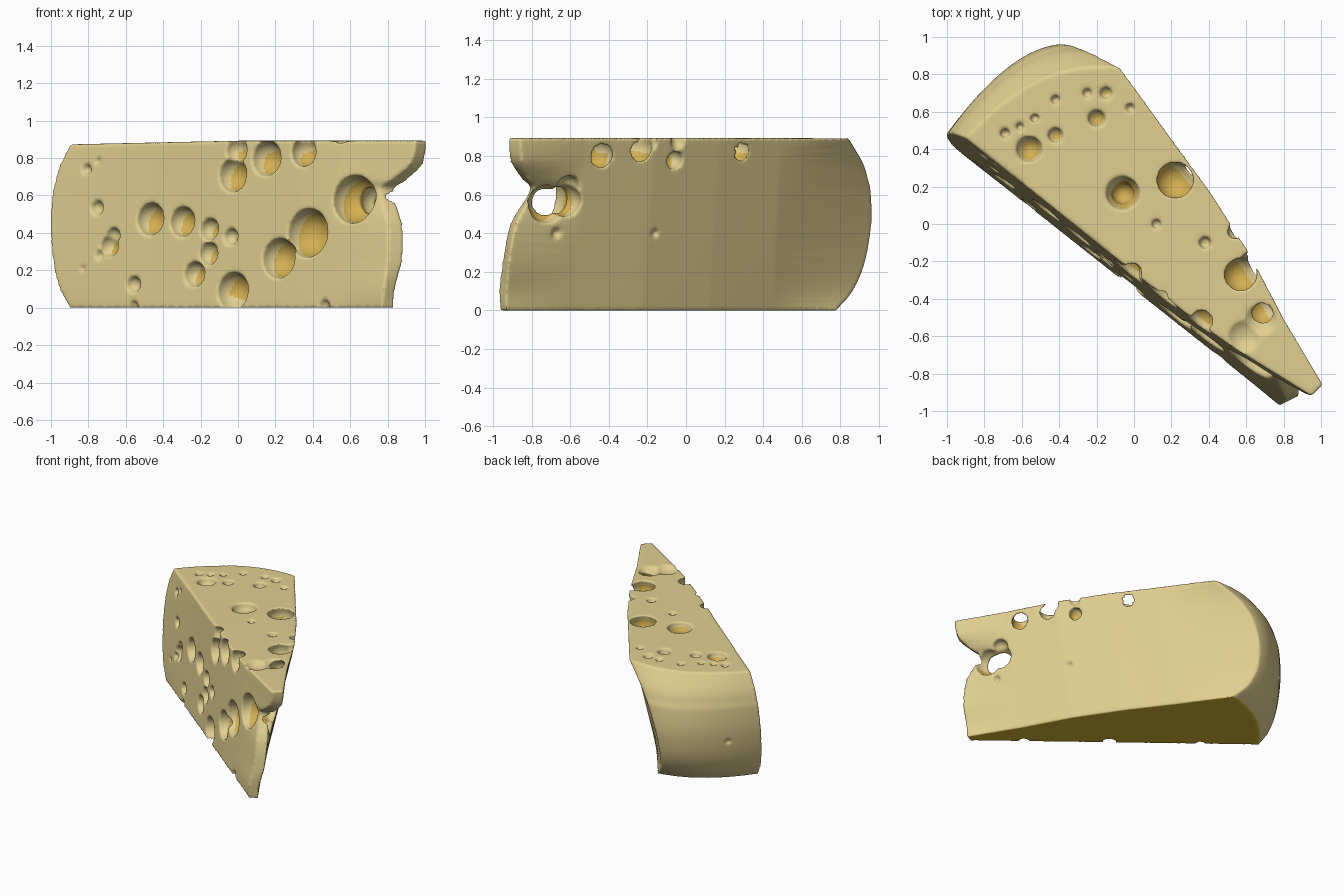
import bpy
import bmesh
from mathutils import Vector, Matrix
from mathutils.bvhtree import BVHTree

cube = bpy.data.objects.get("Cube")
if cube:
    bpy.data.objects.remove(cube, do_unlink=True)

TOP = 0.893
TIP_DIRECTION = Vector((0.76, -0.65, 0))


def material(name, rgb):
    mat = bpy.data.materials.new(name)
    mat.use_nodes = True
    colour = (*rgb, 1)
    mat.diffuse_color = colour
    mat.node_tree.nodes["Principled BSDF"].inputs["Base Color"].default_value = colour
    return mat


def mix(low, high, z):
    return Vector(low).lerp(Vector(high), z / TOP)


def link(name, bm):
    mesh = bpy.data.meshes.new(name)
    bm.to_mesh(mesh)
    obj = bpy.data.objects.new(name, mesh)
    bpy.context.collection.objects.link(obj)
    return obj


def smooth_rows(rows, steps):
    """Resample the rows with a smooth curve through all of them."""
    pts = [Vector(r) for r in [rows[0], *rows, rows[-1]]]
    out = []
    for a, b, c, d in zip(pts, pts[1:], pts[2:], pts[3:]):
        for i in range(steps):
            t = i / steps
            out.append(b + 0.5 * t * ((c - a) + t * ((2 * a - 5 * b + 4 * c - d)
                                                     + t * (3 * b - a - 3 * c + d))))
    return out + [pts[-1]]


# Height, rind bulge, front tip corner x y, side tip corner x y
levels = [
    (0.0, 0.0, 0.77, -0.96, 0.83, -0.93),
    (0.1, 0.5, 0.78, -0.97, 0.84, -0.93),
    (0.25, 0.85, 0.80, -0.95, 0.88, -0.92),
    (0.45, 1.0, 0.80, -0.91, 0.88, -0.88),
    (0.62, 0.93, 0.76, -0.81, 0.83, -0.79),
    (0.68, 0.83, 0.81, -0.85, 0.90, -0.82),
    (0.77, 0.62, 0.92, -0.91, 0.99, -0.85),
    (TOP, 0.1, 0.95, -0.92, 1.01, -0.86),
]


def section(row):
    z, bulge = row[0], row[1]
    a0 = mix((-0.9, 0.36), (-0.89, 0.455), z)
    b0 = mix((-0.29, 0.78), (-0.05, 0.82), z)
    c0 = mix((-0.65, 0.72), (-0.5, 0.88), z)
    front0 = mix((0.77, -0.96), (0.95, -0.92), z)
    side0 = mix((0.83, -0.93), (1.01, -0.86), z)
    a = a0 + bulge * Vector((-0.11, 0.065))
    b = b0 + bulge * Vector((-0.23, 0.16))
    c = c0 + bulge * Vector((-0.1, 0.135))
    # Curved rind
    ring = [a * (1 - t) ** 2 + c * 2 * t * (1 - t) + b * t * t
            for t in [i / 14 for i in range(15)]]
    # Slightly bowed side, narrow tip, front bowing outward near the top
    for t, bow in ((0.2, 0.015), (0.4, 0.042), (0.6, 0.045), (0.8, 0.012)):
        ring.append(b0.lerp(side0, t) + bow * Vector((0.83, 0.55)))
    ring += [Vector(row[4:6]), Vector(row[2:4])]
    for t, bow in ((0.2, 0.04), (0.3, 0.05), (0.5, 0.04), (0.75, 0.02)):
        ring.append(front0.lerp(a0, t) - bow * z / TOP * Vector((0.6, 0.8)))
    return [(p.x, p.y, z * (1 + 0.025 * min(0, p.x))) for p in ring]


# Solid wedge lofted through the sections
bm = bmesh.new()
rings = [[bm.verts.new(p) for p in section(r)] for r in smooth_rows(levels, 4)]
for lower, upper in zip(rings, rings[1:]):
    for i in range(len(lower)):
        j = (i + 1) % len(lower)
        bm.faces.new((lower[i], lower[j], upper[j], upper[i]))
bm.faces.new(rings[0])
bm.faces.new(rings[-1])
bmesh.ops.triangulate(bm, faces=bm.faces[:])
bmesh.ops.recalc_face_normals(bm, faces=bm.faces[:])
hull = BVHTree.FromBMesh(bm)
cheese = link("cheese_wedge", bm)
bm.free()

# Holes on the front face: x, z, radius
front_holes = [
    (-0.81, 0.74, 0.03), (-0.75, 0.785, 0.02), (-0.755, 0.535, 0.04),
    (-0.67, 0.385, 0.045), (-0.69, 0.33, 0.058), (-0.74, 0.28, 0.028),
    (-0.56, 0.125, 0.045), (-0.47, 0.475, 0.088), (-0.3, 0.46, 0.082),
    (-0.155, 0.42, 0.06), (-0.04, 0.38, 0.046), (-0.16, 0.29, 0.062),
    (-0.235, 0.18, 0.068), (-0.03, 0.09, 0.102), (-0.03, 0.71, 0.092),
    (-0.01, 0.84, 0.068), (0.15, 0.8, 0.095), (0.35, 0.83, 0.075),
    (0.215, 0.265, 0.108), (0.37, 0.4, 0.132), (0.62, 0.58, 0.13),
    (0.46, 0.01, 0.035), (-0.56, 0.01, 0.03), (-0.83, 0.21, 0.018),
]
# Holes on the top and its edges: x, y, depth below the top, radius
top_holes = [
    (-0.56, 0.4, 0.01, 0.07), (-0.42, 0.475, 0.02, 0.04),
    (-0.2, 0.565, 0.02, 0.045), (-0.15, 0.7, 0.015, 0.032),
    (-0.25, 0.7, 0.015, 0.025), (-0.42, 0.665, 0.02, 0.025),
    (-0.69, 0.485, 0.03, 0.027), (-0.61, 0.52, 0.025, 0.022),
    (-0.53, 0.565, 0.025, 0.025), (-0.02, 0.62, 0.01, 0.025),
    (-0.06, 0.165, 0, 0.09), (-0.06, 0.165, 0.08, 0.06),
    (0.22, 0.235, 0.05, 0.105), (0.12, 0, 0.01, 0.026), (0.38, -0.1, 0.01, 0.033),
    (0.57, -0.27, 0.05, 0.095), (0.62, -0.2, 0.02, 0.05),
    (0.54, -0.04, 0.02, 0.04), (0.5, -0.07, 0.11, 0.05),
    (0.69, -0.46, 0.08, 0.08), (0.36, -0.52, 0.06, 0.08),
    (0.59, -0.6, -0.095, 0.13), (0.68, -0.51, -0.095, 0.13),
]
# Holes on the other cut face: y, z, radius
side_holes = [(-0.67, 0.4, 0.028), (-0.16, 0.4, 0.022),
              (-0.72, 0.55, 0.1), (-0.61, 0.64, 0.06)]

# A pinhole in the rind and a tunnel through the tip, then holes set on each face
holes = [(-0.85, 0.67, 0.36, 0.025), (0.74, -0.63, 0.57, 0.085)]
holes += [(x, y, TOP - d, r) for x, y, d, r in top_holes]
for x, z, r in front_holes:
    spot = hull.ray_cast(Vector((x, -3, z)), Vector((0, 1, 0)))[0]
    holes.append((*spot, r))
for y, z, r in side_holes:
    spot = hull.ray_cast(Vector((3, y, z)), Vector((-1, 0, 0)))[0]
    holes.append((*spot, r))

bm = bmesh.new()
for x, y, z, r in holes:
    bmesh.ops.create_icosphere(bm, subdivisions=3, radius=r,
                               matrix=Matrix.Translation((x, y, z)))
cutter = link("hole_cutter", bm)
cutter.hide_render = True
bm.free()

# Cut the holes, then soften every rim
cut = cheese.modifiers.new("holes", 'BOOLEAN')
cut.operation = 'DIFFERENCE'
cut.solver = 'EXACT'
cut.use_self = True
cut.object = cutter
remesh = cheese.modifiers.new("remesh", 'REMESH')
remesh.mode = 'VOXEL'
remesh.voxel_size = 0.01
soften = cheese.modifiers.new("soften", 'SMOOTH')
soften.factor = 0.5
soften.iterations = 6
bpy.context.view_layer.update()
graph = bpy.context.evaluated_depsgraph_get()
mesh = bpy.data.meshes.new_from_object(cheese.evaluated_get(graph))
cheese.modifiers.clear()
cheese.data = mesh
bpy.data.objects.remove(cutter, do_unlink=True)

# Colours: pale outside, golden on the deep tip-side walls of holes and below
mesh.materials.clear()
mesh.materials.append(material("pale_cheese", (0.75, 0.62, 0.28)))
mesh.materials.append(material("golden_hole", (0.65, 0.43, 0.085)))
mesh.materials.append(material("golden_underside", (0.68, 0.47, 0.04)))
for face in mesh.polygons:
    face.use_smooth = True
    depth = hull.find_nearest(face.center)[3]
    limit = 0.05 + 0.03 * face.normal.dot(TIP_DIRECTION) - 0.02 * face.normal.z
    if face.center.z < 0.02 and face.normal.z < -0.8:
        face.material_index = 2
    elif depth > max(0.037, limit):
        face.material_index = 1
